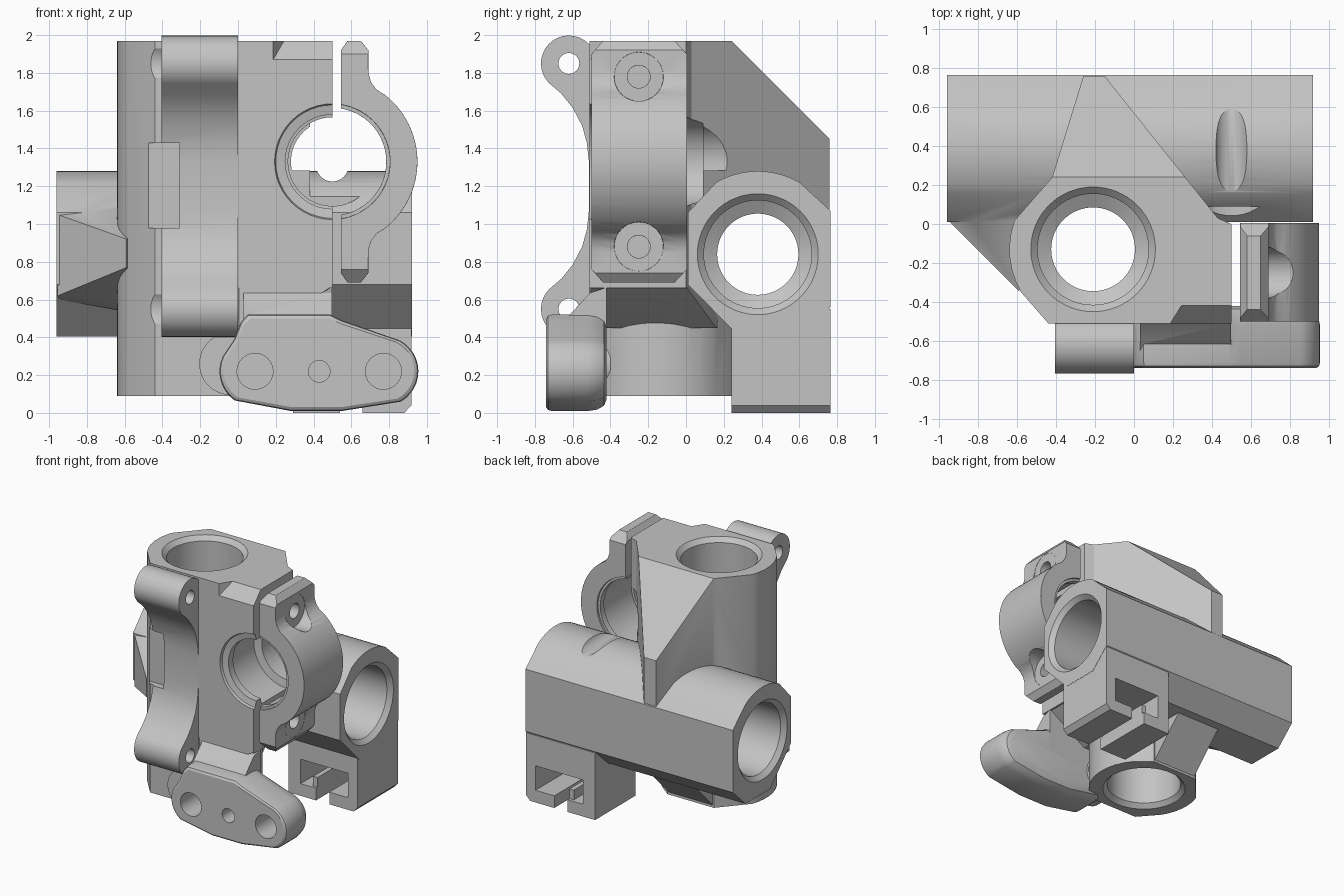
import bpy, bmesh
from math import sin, cos, radians

old = bpy.data.objects.get("Cube")
if old:
    bpy.data.objects.remove(old)

grey = bpy.data.materials.new("light grey plastic")
grey.use_nodes = True
tone = (0.55, 0.55, 0.55, 1)
grey.diffuse_color = tone
grey.node_tree.nodes["Principled BSDF"].inputs["Base Color"].default_value = tone


def finish(name, bm):
    bmesh.ops.recalc_face_normals(bm, faces=bm.faces)
    me = bpy.data.meshes.new(name)
    bm.to_mesh(me)
    bm.free()
    me.materials.append(grey)
    ob = bpy.data.objects.new(name, me)
    bpy.context.collection.objects.link(ob)
    return ob


def place(axis, p, t):
    a, b = p
    return {"x": (t, a, b), "y": (a, t, b), "z": (a, b, t)}[axis]


def loft(name, axis, sections):
    """Solid through matching outlines; sections are (outline, position)."""
    bm = bmesh.new()
    rings = [[bm.verts.new(place(axis, p, t)) for p in pts] for pts, t in sections]
    n = len(rings[0])
    bm.faces.new(rings[0])
    bm.faces.new(rings[-1])
    for r, s in zip(rings, rings[1:]):
        for i in range(n):
            j = (i + 1) % n
            bm.faces.new((r[i], r[j], s[j], s[i]))
    return finish(name, bm)


def prism(name, axis, pts, lo, hi):
    return loft(name, axis, [(pts, lo), (pts, hi)])


def hull(name, pts):
    bm = bmesh.new()
    for p in pts:
        bm.verts.new(p)
    out = bmesh.ops.convex_hull(bm, input=bm.verts)
    bmesh.ops.delete(bm, geom=[v for v in out["geom_interior"] if isinstance(v, bmesh.types.BMVert)], context="VERTS")
    return finish(name, bm)


def arc(c, r, start, end, n):
    return [(c[0] + r * cos(radians(start + (end - start) * i / n)),
             c[1] + r * sin(radians(start + (end - start) * i / n))) for i in range(n + 1)]


def circle(c, r, n=48):
    return arc(c, r, 0, 360, n)[:-1]


def rod(axis, c, r, lo, hi):
    return prism("rod_cutter", axis, circle(c, r), lo, hi)


def bore(axis, c, lo, hi, depth):
    """Stepped bearing bore, chamfered at both mouths."""
    half = [(0.33, -0.01), (0.285, 0.035), (0.285, depth), (0.215, depth + 0.04)]
    steps = [(r, lo + d) for r, d in half] + [(r, hi - d) for r, d in reversed(half)]
    return loft("bore_cutter", axis, [(circle(c, r, 64), t) for r, t in steps])


def combine(target, others, mode):
    for ob in others:
        mod = target.modifiers.new("cut", "BOOLEAN")
        mod.operation, mod.solver, mod.object = mode, "EXACT", ob
        bpy.context.view_layer.objects.active = target
        bpy.ops.object.modifier_apply(modifier=mod.name)
        bpy.data.objects.remove(ob)


def scaled(pts, sx, sz, c):
    return [(c[0] + (x - c[0]) * sx, c[1] + (z - c[1]) * sz) for x, z in pts]


def smooth(ob):
    bpy.ops.object.select_all(action="DESELECT")
    ob.select_set(True)
    bpy.context.view_layer.objects.active = ob
    bpy.ops.object.shade_smooth_by_angle(angle=radians(28))


# Upright bearing tower
axis_v = (-0.21, -0.13)
plan = [(0.0, -0.51), (-0.44, -0.51)] + arc(axis_v, 0.43, 211, 160, 6) + [(-0.42, 0.24), (0.0, 0.24)]
plan += arc(axis_v, 0.43, 40, -45, 8)
tower = prism("bracket_body", "z", plan, 0.09, 1.97)

# Main block with its rear gusset, and the taper below it
block_plan = [(-0.3, -0.51), (0.5, -0.51), (0.5, 0.0), (0.43, 0.03), (-0.15, 0.759),
              (-0.26, 0.759), (-0.42, 0.24), (-0.42, -0.3)]
block = prism("block", "z", block_plan, 0.66, 1.97)
slope = prism("slope_cutter", "x", [(0.14, 2.07), (0.9, 1.31), (0.9, 2.2), (0.14, 2.2)], -1, 1)
combine(block, [slope], "DIFFERENCE")
taper = hull("taper", [(x, y, 0.67) for x, y in ((-0.3, -0.505), (0.498, -0.505), (0.498, 0.0), (0.4, 0.05), (-0.3, 0.2))]
             + [(x, y, 0.45) for x, y in ((-0.3, -0.505), (0.15, -0.505), (0.2, 0.16), (-0.3, 0.2))])

# Crosswise bearing tube
axis_h = (0.38, 0.84)
tube_outline = [(0.01, 1.06)] + arc(axis_h, 0.44, 120, 60, 10) + [
    (0.765, 1.07), (0.765, 0.56), (0.6, 0.405), (0.28, 0.405), (0.01, 0.68)]
tube = prism("tube", "x", tube_outline, -0.96, 0.92)

# Webs between tube and tower
side_web = hull("side_web", [(-0.955, 0.02, 0.62), (-0.955, 0.02, 1.05), (-0.59, -0.345, 0.77), (-0.59, -0.345, 0.92),
                             (-0.4, 0.1, 0.5), (-0.4, 0.1, 1.15), (-0.95, 0.1, 0.6), (-0.95, 0.1, 1.07)])
under_web = hull("under_web", [(x, 0.23, 0.1) for x in (-0.41, -0.01)] + [(x, 0.57, 0.45) for x in (-0.41, -0.01)]
                 + [(x, 0.2, 0.5) for x in (-0.41, -0.01)])

# Belt block at the rear foot
foot = prism("foot", "y", [(0.29, 0.55), (0.29, 0.0), (0.88, 0.0), (0.918, 0.04), (0.918, 0.55)], 0.24, 0.764)

# Hinge lugs on the front face
upper = arc((-0.62, 1.85), 0.148, 0, 225, 20) + [(-0.66, 1.69), (-0.6, 1.615), (-0.55, 1.52), (-0.525, 1.43), (-0.514, 1.33)]
lug_outline = [(-0.45, 1.85)] + upper + [(y, 2.4 - z) for y, z in reversed(upper)] + [(-0.45, 0.55)]
lugs = prism("lugs", "x", lug_outline, -0.405, 0.0)

# Rounded sensor pad with its neck
pad_outline = [(0.49, 0.52), (0.05, 0.52), (0.015, 0.48), (-0.02, 0.39)] + arc((0.09, 0.22), 0.188, 155, 235, 8)
pad_outline += [(0.28, 0.01), (0.55, 0.01)] + arc((0.77, 0.22), 0.185, -60, 62, 12) + [(0.55, 0.49)]
mid = (0.43, 0.26)
pad = loft("pad", "y", [(scaled(pad_outline, sx, sz, mid), y) for sx, sz, y in (
    (0.96, 0.92, -0.74), (0.99, 0.98, -0.73), (1, 1, -0.71), (1, 1, -0.52),
    (0.98, 0.97, -0.47), (0.94, 0.89, -0.435), (0.87, 0.76, -0.42))])
neck = prism("neck", "x", [(-0.65, 0.5), (-0.62, 0.515), (-0.508, 0.635), (-0.42, 0.665), (-0.42, 0.3), (-0.65, 0.3)], 0.03, 0.498)
boss = rod("y", (-0.04, 0.26), 0.165, -0.62, -0.4)

combine(tower, [block, taper, tube, side_web, under_web, foot, lugs, pad, neck, boss], "UNION")

# Bearing bores, rod seat, bolt holes and recesses
seat = (0.5, 1.33)
cuts = [bore("z", axis_v, 0.09, 1.97, 0.5), bore("x", axis_h, -0.96, 0.92, 0.42)]
cuts.append(loft("seat_cutter", "y", [(circle(seat, r), y) for r, y in (
    (0.31, -0.52), (0.3, -0.49), (0.25, -0.48), (0.25, -0.42), (0.3, -0.41), (0.3, -0.08), (0.235, -0.07), (0.235, 0.09))]))
cuts.append(prism("clearance_cutter", "y", arc(seat, 0.22, -12, 192, 24), 0.05, 0.4))
cuts.append(rod("y", (0.5, 1.31), 0.085, 0.05, 0.72))
for z in (0.88, 1.78):
    cuts.append(rod("x", (-0.25, z), 0.06, 0.25, 0.8))
for z in (0.55, 1.85):
    cuts.append(rod("x", (-0.62, z), 0.055, -0.6, 0.02))
    cuts.append(rod("x", (-0.62, z), 0.135, -0.49, -0.405))
for x, r in ((0.09, 0.095), (0.43, 0.057), (0.77, 0.095)):
    cuts.append(rod("y", (x, 0.22), r, -0.8, -0.5))
cuts.append(prism("tie_cutter", "z", [(-0.5, -0.6), (-0.31, -0.6), (-0.31, -0.47), (-0.5, -0.47)], 0.98, 1.43))
cuts.append(hull("notch_cutter", [(0.18, -0.52, 1.86), (0.6, -0.52, 1.86), (0.25, -0.41, 1.98),
                                  (0.6, -0.41, 1.98), (0.18, -0.52, 1.99), (0.6, -0.52, 1.99)]))
cuts.append(prism("belt_cutter", "y", [(0.4, 0.1), (0.54, 0.1), (0.54, -0.1), (0.66, -0.1), (0.66, 0.1),
                                       (0.83, 0.1), (0.83, 0.3), (0.4, 0.3)], 0.1, 0.9))
combine(tower, cuts, "DIFFERENCE")

# Ledges inside the belt slot
ledge = prism("belt_ledge", "y", [(0.54, 0.09), (0.54, 0.18), (0.5, 0.18), (0.5, 0.09)], 0.26, 0.74)
combine(tower, [ledge], "UNION")
smooth(tower)

# Bolt-on half clamp, mirrored about the seat height
half = [(0.545, 1.92), (0.58, 1.97), (0.65, 1.97), (0.69, 1.92), (0.69, 1.8), (0.705, 1.75), (0.735, 1.71)]
half += arc(seat, 0.45, 52, 0, 12)
inner = arc(seat, 0.305, -81.5, 81.5, 32)
clamp_outline = half + [(x, 2 * seat[1] - z) for x, z in reversed(half[:-1])] + inner
clamp = prism("half_clamp", "y", clamp_outline, -0.5, 0.005)
frame = [(-0.5, 0.76), (-0.43, 0.68), (-0.07, 0.68), (0.005, 0.76), (0.005, 1.9), (-0.07, 1.98), (-0.43, 1.98), (-0.5, 1.9)]
combine(clamp, [prism("frame", "x", frame, 0.4, 1.1)], "INTERSECT")
lip_outline = arc(seat, 0.33, -82, 82, 24) + arc(seat, 0.285, 81, -81, 24)
combine(clamp, [prism("lip", "y", lip_outline, y, y + 0.05) for y in (-0.49, -0.06)], "UNION")
holes = []
for z in (0.88, 1.78):
    holes.append(rod("x", (-0.25, z), 0.06, 0.4, 0.9))
    holes.append(rod("x", (-0.25, z), 0.13, 0.688, 1.0))
combine(clamp, holes, "DIFFERENCE")
bev = clamp.modifiers.new("soft edges", "BEVEL")
bev.width, bev.segments, bev.angle_limit = 0.012, 2, radians(50)
smooth(clamp)
